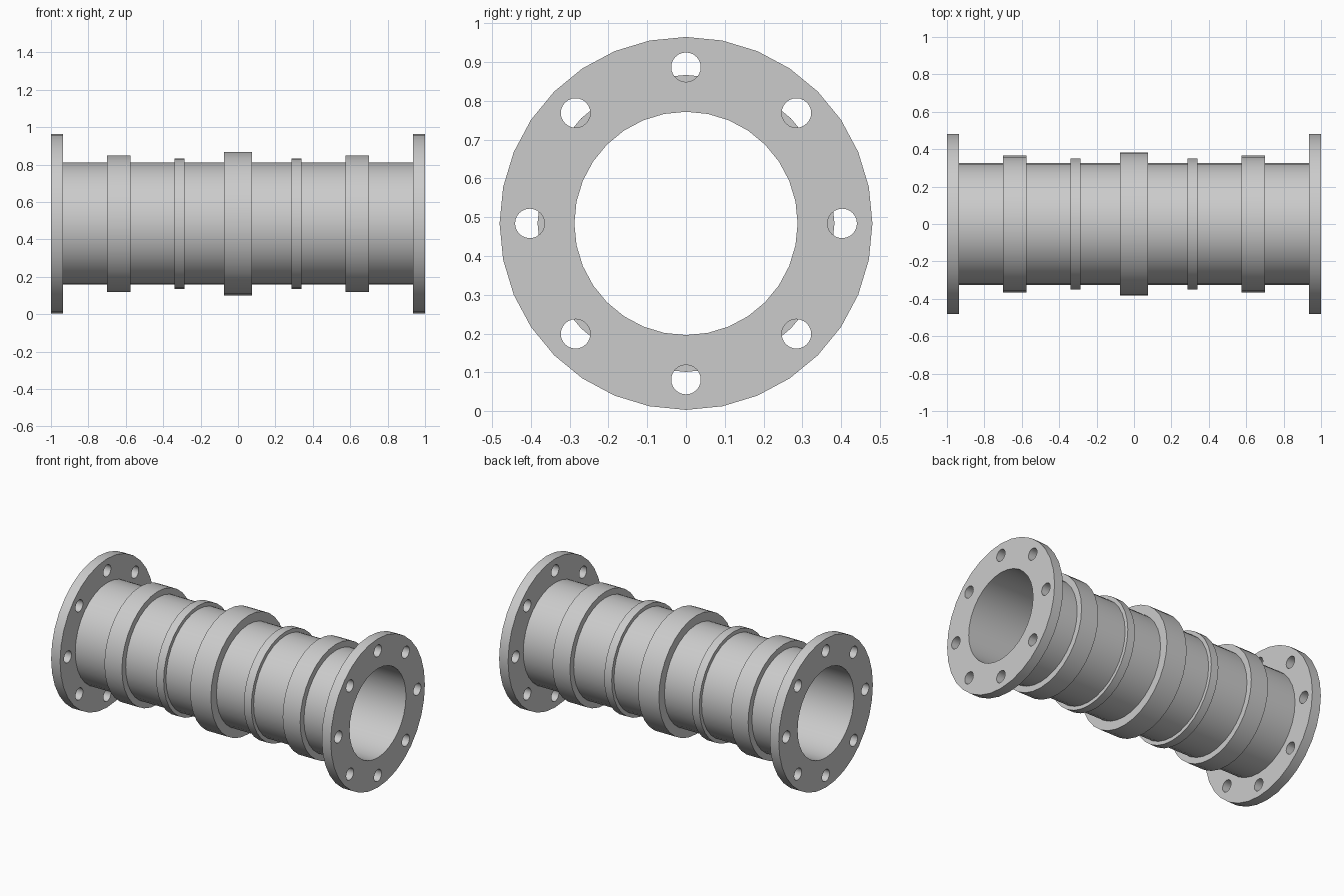
import bpy, bmesh, math

if "Cube" in bpy.data.objects:
    bpy.data.objects.remove(bpy.data.objects["Cube"])

CZ = 0.484      # height of the pipe axis
SIDES = 32
BORE = 0.288
PIPE = 0.326


def finish(ob):
    bpy.ops.object.select_all(action='DESELECT')
    ob.select_set(True)
    bpy.context.view_layer.objects.active = ob
    bpy.ops.object.shade_smooth_by_angle(angle=math.radians(30))


def new_object(name, bm):
    bmesh.ops.recalc_face_normals(bm, faces=bm.faces[:])
    me = bpy.data.meshes.new(name)
    bm.to_mesh(me)
    bm.free()
    ob = bpy.data.objects.new(name, me)
    bpy.context.collection.objects.link(ob)
    return ob


def circle(bm, x, r, y=0.0, z=0.0, n=SIDES):
    return [bm.verts.new((x, y + r * math.sin(2 * math.pi * i / n),
                          CZ + z + r * math.cos(2 * math.pi * i / n))) for i in range(n)]


def bridge(bm, a, b):
    n = len(a)
    for i in range(n):
        j = (i + 1) % n
        bm.faces.new((a[i], a[j], b[j], b[i]))


def tube(name, x0, x1, r_in, r_out):
    bm = bmesh.new()
    loops = [circle(bm, x, r) for x, r in
             ((x0, r_in), (x0, r_out), (x1, r_out), (x1, r_in))]
    for k in range(4):
        bridge(bm, loops[k], loops[(k + 1) % 4])
    return new_object(name, bm)


# Main pipe, running between the flanges
finish(tube("pipe", -0.936, 0.936, BORE, PIPE))

# Raised bands around the pipe
finish(tube("centre_band", -0.074, 0.074, PIPE - 0.005, 0.383))
for side, s in (("left", -1), ("right", 1)):
    for part, a, b, r in (("wide_band", 0.575, 0.70, 0.365),
                          ("narrow_band", 0.287, 0.34, 0.35)):
        x0, x1 = sorted((s * a, s * b))
        finish(tube(f"{side}_{part}", x0, x1, PIPE - 0.005, r))

# Bolt hole cutters, long enough for both flanges
bm = bmesh.new()
for k in range(8):
    a = k * math.pi / 4
    ends = [circle(bm, x, 0.038, 0.403 * math.sin(a), 0.403 * math.cos(a), 24)
            for x in (-1.1, 1.1)]
    bridge(bm, *ends)
    for e in ends:
        bm.faces.new(e)
cutter = new_object("bolt_hole_cutter", bm)
cutter.hide_render = True

# End flanges with eight bolt holes
for name, x0, x1 in (("left_flange", -1.0, -0.936), ("right_flange", 0.936, 1.0)):
    ob = tube(name, x0, x1, BORE, 0.481)
    mod = ob.modifiers.new("bolt_holes", 'BOOLEAN')
    mod.operation = 'DIFFERENCE'
    mod.solver = 'EXACT'
    mod.object = cutter
    bpy.context.view_layer.objects.active = ob
    bpy.ops.object.modifier_apply(modifier=mod.name)
    finish(ob)

bpy.data.objects.remove(cutter)
